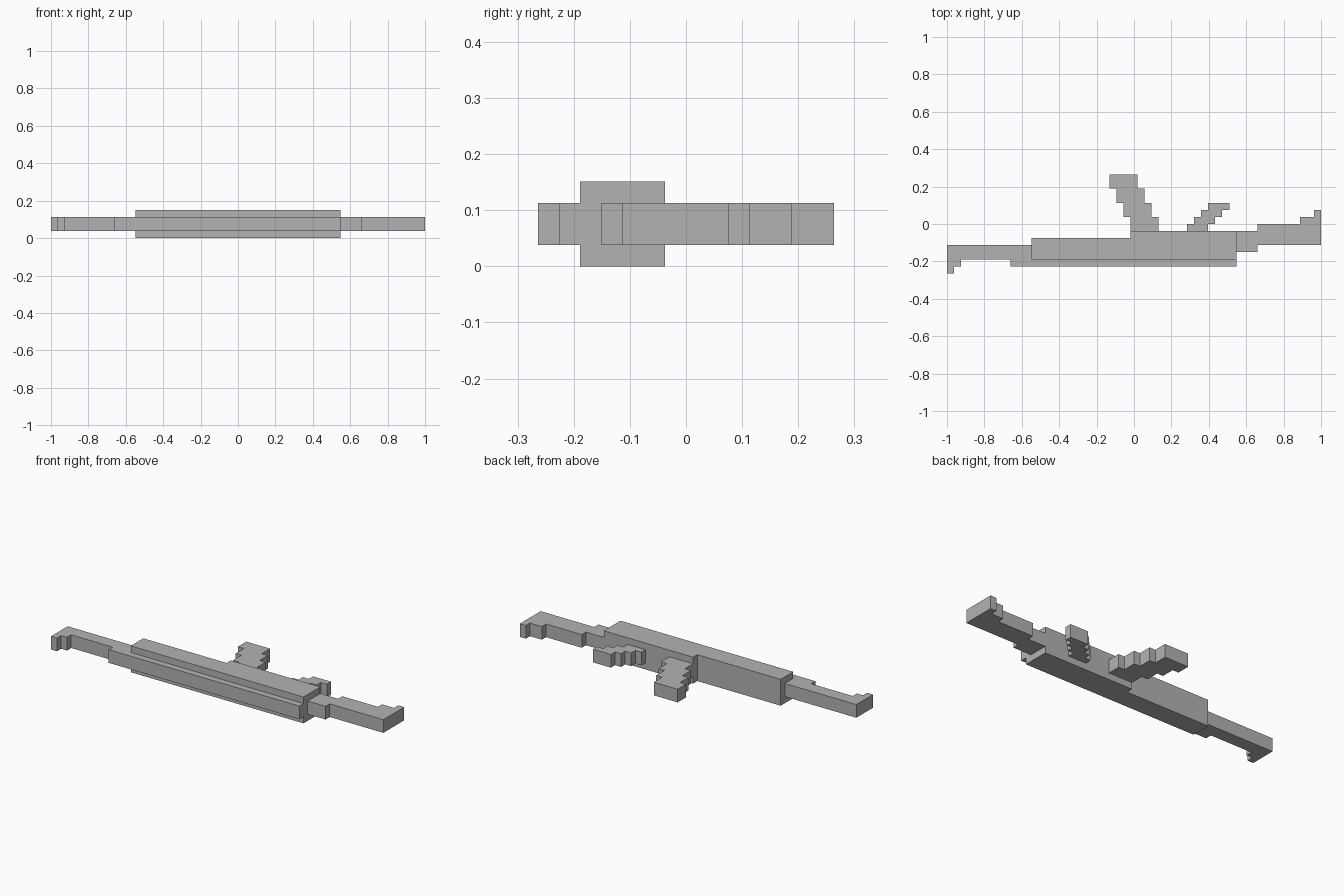
import bpy
import bmesh

U = 2 / 53  # one block; x counts from the muzzle, y from the centre line

cube = bpy.data.objects.get("Cube")
if cube:
    bpy.data.objects.remove(cube, do_unlink=True)

grey = bpy.data.materials.new("plain_grey")
grey.use_nodes = True
colour = (0.45, 0.45, 0.45, 1)
grey.diffuse_color = colour
grey.node_tree.nodes["Principled BSDF"].inputs["Base Color"].default_value = colour


def slab(name, outline, bottom=1, top=3):
    """Extrude a block outline between two heights."""
    bm = bmesh.new()
    verts = [bm.verts.new(((x - 26.5) * U, y * U, bottom * U)) for x, y in outline]
    face = bm.faces.new(verts)
    grown = bmesh.ops.extrude_face_region(bm, geom=[face])["geom"]
    moved = [g for g in grown if isinstance(g, bmesh.types.BMVert)]
    bmesh.ops.translate(bm, verts=moved, vec=(0, 0, (top - bottom) * U))
    bmesh.ops.recalc_face_normals(bm, faces=bm.faces)
    mesh = bpy.data.meshes.new(name)
    bm.to_mesh(mesh)
    bm.free()
    mesh.materials.append(grey)
    obj = bpy.data.objects.new(name, mesh)
    bpy.context.collection.objects.link(obj)


def stairs(x, width, y, rise, steps, shift):
    """Slanted stepped outline: equal rows, each shifted sideways."""
    left, right = [], []
    for i in range(steps):
        a, b = x + i * shift, y + i * rise
        left += [(a, b), (a, b + rise)]
        right += [(a + width, b), (a + width, b + rise)]
    return left + right[::-1]


# Thick central body, deeper towards the rear
slab("receiver", [(12, -5), (41, -5), (41, -1), (26, -1), (26, -2), (12, -2)], 0, 4)

# Thin rail along the body
slab("top_rail", [(9, -6), (41, -6), (41, -5), (9, -5)])

# Barrel with stepped sight at the muzzle
slab("barrel_and_sight", [(0, -7), (1, -7), (1, -6), (2, -6), (2, -5),
                          (12, -5), (12, -3), (0, -3)])

# Stock with narrow neck and stepped heel
slab("stock", [(41, -4), (44, -4), (44, -3), (53, -3), (53, 2), (52, 2),
               (52, 1), (50, 1), (50, 0), (44, 0), (44, -1), (41, -1)])

# Stepped magazine and grip
slab("magazine", stairs(26, 4, -1, 2, 4, -1))
slab("grip", stairs(34, 3, -1, 1, 4, 1))
